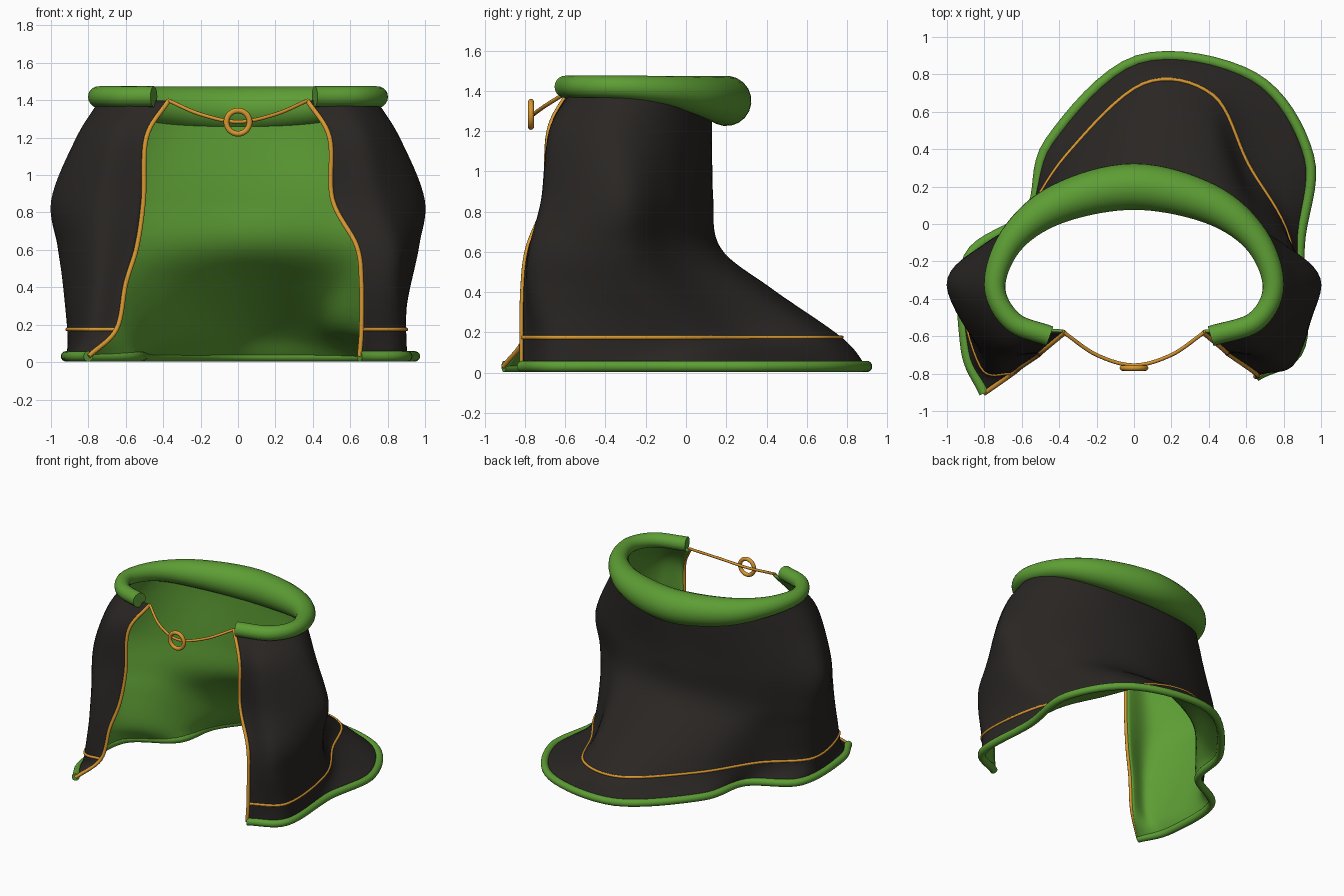
import bpy
from mathutils import Vector

if "Cube" in bpy.data.objects:
    bpy.data.objects.remove(bpy.data.objects["Cube"])


def material(name, rgb):
    m = bpy.data.materials.new(name)
    m.diffuse_color = (*rgb, 1)
    m.use_nodes = True
    m.node_tree.nodes["Principled BSDF"].inputs["Base Color"].default_value = m.diffuse_color
    return m


BLACK = material("black_cloth", (0.022, 0.019, 0.017))
GREEN = material("green_lining", (0.11, 0.34, 0.035))
GOLD = material("gold", (0.68, 0.31, 0.03))


def smooth_path(pts, n):
    """Catmull-Rom curve through points of any dimension."""
    pts = [Vector(p) for p in pts]
    p = [2 * pts[0] - pts[1]] + pts + [2 * pts[-1] - pts[-2]]
    out = []
    for i in range(1, len(p) - 2):
        a, b, c, d = p[i - 1:i + 3]
        for k in range(n):
            t = k / n
            out.append(0.5 * (2 * b + (c - a) * t + (2 * a - 5 * b + 4 * c - d) * t * t
                              + (3 * b - a - 3 * c + d) * t ** 3))
    return out + [pts[-1]]


def tube(name, path, radius, mat, radii=None, res=6):
    cu = bpy.data.curves.new(name, 'CURVE')
    cu.dimensions = '3D'
    cu.bevel_depth = radius
    cu.bevel_resolution = res
    cu.use_fill_caps = True
    sp = cu.splines.new('POLY')
    sp.points.add(len(path) - 1)
    for i, v in enumerate(path):
        sp.points[i].co = (*v[:3], 1)
        sp.points[i].radius = radii[i] if radii else 1
    ob = bpy.data.objects.new(name, cu)
    bpy.context.collection.objects.link(ob)
    cu.materials.append(mat)
    bpy.ops.object.select_all(action='DESELECT')
    ob.select_set(True)
    bpy.context.view_layer.objects.active = ob
    bpy.ops.object.convert(target='MESH')
    bpy.ops.object.shade_smooth_by_angle(angle=0.9)
    return ob


def mirrored(half):
    return [(-x, y) for x, y in half] + [(x, y) for x, y in half[-2::-1]]


# Cloak cross-sections, left front edge -> back -> right front edge
sections = [
    (1.40, mirrored([(.37, -.58), (.6, -.54), (.74, -.33), (.66, -.1), (.4, .07), (0, .13)])),
    (1.20, mirrored([(.49, -.68), (.70, -.65), (.865, -.36), (.72, -.1), (.4, .08), (0, .13)])),
    (0.87, mirrored([(.505, -.695), (.77, -.69), (.998, -.33), (.79, -.1), (.45, .06), (0, .135)])),
    (0.62, [(-.54, -.72), (-.78, -.73), (-.965, -.31), (-.73, -.08), (-.42, .07), (0, .17),
            (.42, .12), (.74, -.08), (.965, -.32), (.86, -.73), (.635, -.785)]),
    (0.42, [(-.6, -.76), (-.79, -.75), (-.935, -.32), (-.67, -.06), (-.40, .18), (.05, .41),
            (.4, .36), (.65, .08), (.91, -.25), (.87, -.72), (.66, -.81)]),
    (0.175, [(-.65, -.80), (-.82, -.76), (-.905, -.32), (-.62, -.02), (-.36, .37), (.05, .75),
             (.42, .69), (.61, .32), (.83, -.08), (.89, -.64), (.66, -.815)]),
    (0.031, [(-.80, -.905), (-.9, -.66), (-.885, -.18), (-.56, .06), (-.45, .44), (.02, .875),
             (.64, .785), (.935, .36), (.885, -.12), (.89, -.65), (.65, -.815)]),
]
rings = [smooth_path([(x, y, z) for x, y in pts], 8) for z, pts in sections]
columns = [smooth_path(col, 8) for col in zip(*rings)]
nc, nr = len(columns), len(columns[0])

# Cloak body: black outside, green lining
verts = [v for col in columns for v in col]
faces = [(i * nr + r, (i + 1) * nr + r, (i + 1) * nr + r + 1, i * nr + r + 1)
         for i in range(nc - 1) for r in range(nr - 1)]
me = bpy.data.meshes.new("cloak")
me.from_pydata(verts, [], faces)
me.materials.append(BLACK)
me.materials.append(GREEN)
cloak = bpy.data.objects.new("cloak", me)
bpy.context.collection.objects.link(cloak)
sol = cloak.modifiers.new("lining", 'SOLIDIFY')
sol.thickness = 0.016
sol.offset = -1
sol.material_offset = 1
sol.material_offset_rim = 1
bpy.context.view_layer.objects.active = cloak
cloak.select_set(True)
bpy.ops.object.shade_smooth_by_angle()

# Hem roll, gold band and gold front edges follow the cloak surface
tube("hem_trim", [c[-1] for c in columns], 0.028, GREEN)
tube("hem_band", [c[40] for c in columns], 0.010, GOLD, res=3)
tube("left_edge_piping", columns[0], 0.013, GOLD, res=3)
tube("right_edge_piping", columns[-1], 0.013, GOLD, res=3)

# Collar: thick at the back, flat along the top
half = [(.45, -.60, .055), (.65, -.52, .055), (.745, -.33, .057),
        (.65, -.08, .074), (.4, .11, .106), (0, .2, .125)]
ctrl = [(-x, y, r) for x, y, r in half] + half[-2::-1]
ctrl[-1] = (.41, -.60, .055)
path = smooth_path(ctrl, 8)
tube("collar", [(x, y, 1.475 - r) for x, y, r in path], 1.0, GREEN,
     [p[2] for p in path], res=8)

# Clasp cord and ring
cord = [(-.375, -.58, 1.40), (-.2, -.70, 1.325), (0, -.755, 1.285),
        (.2, -.70, 1.325), (.375, -.58, 1.40)]
tube("clasp_cord", smooth_path(cord, 8), 0.010, GOLD, res=3)
bpy.ops.mesh.primitive_torus_add(location=(0, -.77, 1.283), rotation=(1.5708, 0, 0),
                                 major_radius=0.062, minor_radius=0.015,
                                 major_segments=40, minor_segments=12)
ring = bpy.context.object
ring.name = "clasp_ring"
ring.data.materials.append(GOLD)
bpy.ops.object.shade_smooth_by_angle(angle=0.9)
